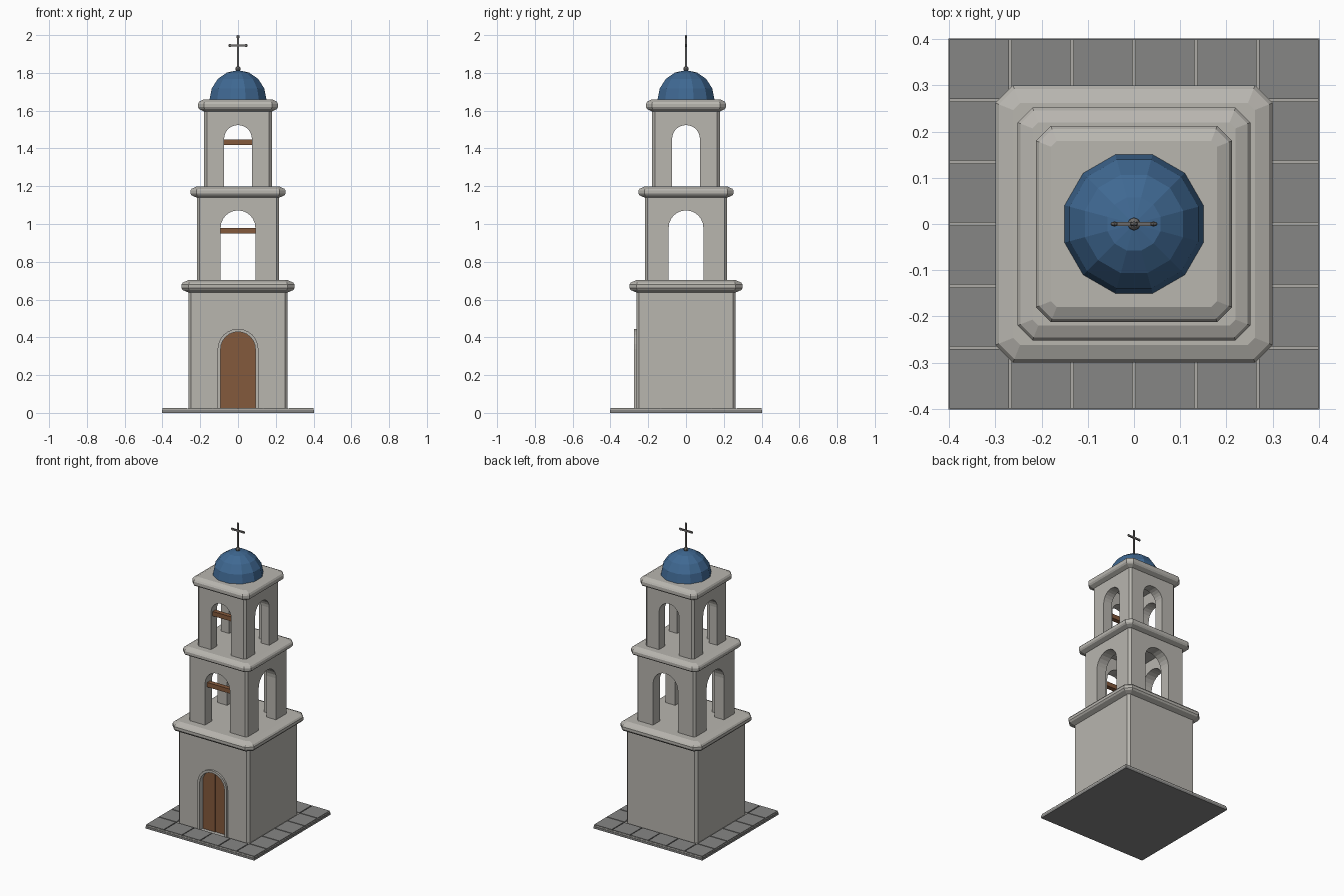
import bpy, bmesh, math
from mathutils import Matrix, Vector

cube = bpy.data.objects.get("Cube")
if cube:
    bpy.data.objects.remove(cube, do_unlink=True)


def material(name, r, g, b):
    m = bpy.data.materials.new(name)
    m.use_nodes = True
    m.diffuse_color = (r, g, b, 1)
    node = next(n for n in m.node_tree.nodes if n.type == 'BSDF_PRINCIPLED')
    node.inputs["Base Color"].default_value = (r, g, b, 1)
    return m


PLASTER = material("plaster", 0.48, 0.465, 0.43)
STONE = material("paving grey", 0.24, 0.24, 0.235)
GROUT = material("grout", 0.42, 0.41, 0.38)
WOOD = material("brown wood", 0.23, 0.1, 0.045)
BLUE = material("dome blue", 0.05, 0.14, 0.29)
METAL = material("dark metal", 0.16, 0.155, 0.15)


def finish(name, bm, mat):
    bmesh.ops.remove_doubles(bm, verts=bm.verts, dist=1e-5)
    bmesh.ops.recalc_face_normals(bm, faces=bm.faces)
    mesh = bpy.data.meshes.new(name)
    bm.to_mesh(mesh)
    bm.free()
    mesh.materials.append(mat)
    obj = bpy.data.objects.new(name, mesh)
    bpy.context.collection.objects.link(obj)
    return obj


def add_box(bm, center, size):
    mat = Matrix.Translation(center) @ Matrix.Diagonal((*size, 1))
    bmesh.ops.create_cube(bm, size=1, matrix=mat)


def box(name, center, size, mat):
    bm = bmesh.new()
    add_box(bm, center, size)
    return finish(name, bm, mat)


def arch(r, spring, bottom, steps=12):
    """Outline of a round-topped opening, from lower right to lower left."""
    curve = [(r * math.cos(math.pi * i / steps), spring + r * math.sin(math.pi * i / steps))
             for i in range(steps + 1)]
    return [(r, bottom)] + curve + [(-r, bottom)]


def prism(name, outline, y0, y1, mat):
    """Extrude an x-z outline along y."""
    bm = bmesh.new()
    face = bm.faces.new([bm.verts.new((x, y0, z)) for x, z in outline])
    ext = bmesh.ops.extrude_face_region(bm, geom=[face])["geom"]
    bmesh.ops.translate(bm, vec=(0, y1 - y0, 0),
                        verts=[v for v in ext if isinstance(v, bmesh.types.BMVert)])
    return finish(name, bm, mat)


def tower_walls(name, half, thick, z0, z1, r, spring, open_sides, cut=0.014):
    """Four hollow walls with chamfered corners and arched openings."""
    bm = bmesh.new()
    for side in range(4):
        rot = Matrix.Rotation(side * math.pi / 2, 3, 'Z')
        hole = arch(r, spring, z0) if side in open_sides else []

        def loop(w, y):
            pts = [(-w, z0), (-w, z1), (w, z1), (w, z0)] + hole
            return [bm.verts.new(rot @ Vector((x, y, z))) for x, z in pts]

        outer, inner = loop(half - cut, -half), loop(half - thick, thick - half)
        bm.faces.new(outer)
        bm.faces.new(inner)
        # jambs and soffit of the opening
        for i in range(4, 3 + len(hole)):
            bm.faces.new((outer[i], outer[i + 1], inner[i + 1], inner[i]))
        # corner chamfer
        corner = [(half - cut, -half, z0), (half, cut - half, z0),
                  (half, cut - half, z1), (half - cut, -half, z1)]
        bm.faces.new([bm.verts.new(rot @ Vector(p)) for p in corner])
    return finish(name, bm, PLASTER)


def cornice(name, half, z0, z1, bevel):
    """Rounded slab with cut corners, lofted through octagonal rings."""
    bm = bmesh.new()
    h = z1 - z0
    profile = [(bevel, 0), (bevel * 0.2, 0.2), (0, 0.36),
               (0, 0.64), (bevel * 0.2, 0.8), (bevel, 1)]
    rings = []
    for inset, t in profile:
        a = half - inset
        b = half - bevel - inset * 0.4
        pts = [(a, -b), (a, b), (b, a), (-b, a), (-a, b), (-a, -b), (-b, -a), (b, -a)]
        rings.append([bm.verts.new((x, y, z0 + h * t)) for x, y in pts])
    for low, high in zip(rings, rings[1:]):
        for i in range(8):
            j = (i + 1) % 8
            bm.faces.new((low[i], low[j], high[j], high[i]))
    bm.faces.new(rings[0])
    bm.faces.new(rings[-1])
    return finish(name, bm, PLASTER)


# Paved base
box("base_slab", (0, 0, 0.007), (0.804, 0.804, 0.014), STONE)
box("base_grout", (0, 0, 0.017), (0.8, 0.8, 0.01), GROUT)
bm = bmesh.new()
pitch = 0.134
for i in range(6):
    for j in range(6):
        if i in (0, 5) or j in (0, 5):
            add_box(bm, ((i - 2.5) * pitch, (j - 2.5) * pitch, 0.019),
                    (pitch - 0.006, pitch - 0.006, 0.016))
finish("paving_tiles", bm, STONE)

# Tower stages and cornices
tower_walls("lower_walls", 0.262, 0.05, 0.015, 0.66, 0.092, 0.337, [0])
cornice("lower_cornice", 0.3, 0.637, 0.703, 0.038)
tower_walls("middle_walls", 0.217, 0.072, 0.7, 1.16, 0.092, 0.98, range(4))
cornice("middle_cornice", 0.252, 1.14, 1.198, 0.032)
tower_walls("upper_walls", 0.179, 0.062, 1.195, 1.61, 0.074, 1.45, range(4))
cornice("upper_cornice", 0.212, 1.595, 1.66, 0.032)

# Door and its frame
outer_arch, inner_arch = arch(0.108, 0.337, 0.02), arch(0.092, 0.337, 0.02)
prism("door_frame", outer_arch + inner_arch[::-1], -0.275, -0.25, PLASTER)
half_arch = [(x, z) for x, z in arch(0.0925, 0.337, 0.02) if x > -0.001]
right_leaf = half_arch + [(0, 0.02)]
prism("door_left_leaf", right_leaf, -0.238, -0.215, WOOD)
prism("door_right_leaf", [(-x, z) for x, z in right_leaf], -0.241, -0.215, WOOD)

# Bell beams in the front openings
box("middle_beam", (0, -0.18, 0.965), (0.2, 0.03, 0.03), WOOD)
box("upper_beam", (0, -0.147, 1.432), (0.16, 0.03, 0.03), WOOD)

# Faceted dome
bm = bmesh.new()
sides, levels, radius = 12, 4, 0.156
rings = []
for k in range(levels):
    a = math.pi / 2 * k / levels
    rings.append([bm.verts.new((radius * math.cos(a) * math.cos(math.tau * (i + 0.5) / sides),
                                radius * math.cos(a) * math.sin(math.tau * (i + 0.5) / sides),
                                1.658 + radius * math.sin(a))) for i in range(sides)])
tip = bm.verts.new((0, 0, 1.658 + radius))
for i in range(sides):
    j = (i + 1) % sides
    for low, high in zip(rings, rings[1:]):
        bm.faces.new((low[i], low[j], high[j], high[i]))
    bm.faces.new((rings[-1][i], rings[-1][j], tip))
bm.faces.new(rings[0])
finish("dome", bm, BLUE)

# Cross with small rounded ends
bm = bmesh.new()
add_box(bm, (0, 0, 1.9), (0.011, 0.009, 0.18))
add_box(bm, (0, 0, 1.945), (0.09, 0.009, 0.011))
for x, z, r in ((0, 1.822, 0.014), (0, 1.991, 0.009), (-0.042, 1.945, 0.009), (0.042, 1.945, 0.009)):
    flat = 1 if z < 1.9 else 0.6
    bmesh.ops.create_uvsphere(bm, u_segments=8, v_segments=6, radius=r,
                              matrix=Matrix.Translation((x, 0, z)) @ Matrix.Diagonal((1, flat, 1, 1)))
finish("roof_cross", bm, METAL)
